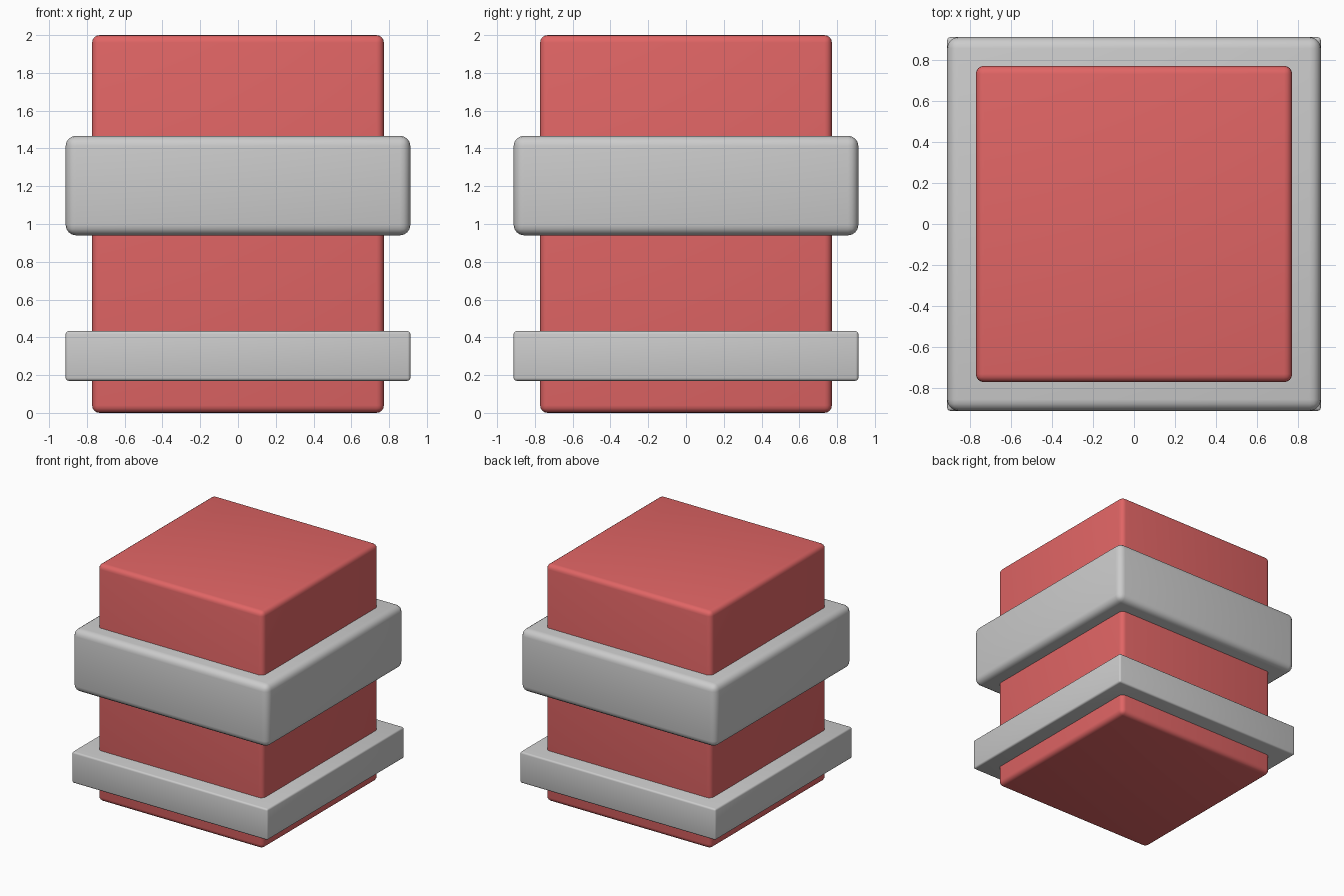
import bpy, math

if "Cube" in bpy.data.objects:
    bpy.data.objects.remove(bpy.data.objects["Cube"])

red = bpy.data.materials.new("red_paint")
red.diffuse_color = (0.75, 0.13, 0.13, 1)
red.use_nodes = True
red.node_tree.nodes["Principled BSDF"].inputs["Base Color"].default_value = red.diffuse_color


def rounded_box(name, width, z0, z1, radius, segments, material=None):
    bpy.ops.mesh.primitive_cube_add(size=1, location=(0, 0, (z0 + z1) / 2))
    ob = bpy.context.object
    ob.name = name
    ob.scale = (width, width, z1 - z0)
    bpy.ops.object.transform_apply(location=False, rotation=False, scale=True)
    bevel = ob.modifiers.new("rounded_edges", 'BEVEL')
    bevel.width = radius
    bevel.segments = segments
    bpy.ops.object.modifier_apply(modifier=bevel.name)
    bpy.ops.object.shade_smooth_by_angle(angle=math.radians(40))
    if material:
        ob.data.materials.append(material)
    return ob


# Square central post
rounded_box("post", 1.545, 0, 2, 0.04, 4, red)
# Wide upper collar with soft edges
rounded_box("upper_collar", 1.825, 0.94, 1.467, 0.055, 4)
# Thin lower collar with crisp edges
rounded_box("lower_collar", 1.825, 0.17, 0.433, 0.015, 3)
